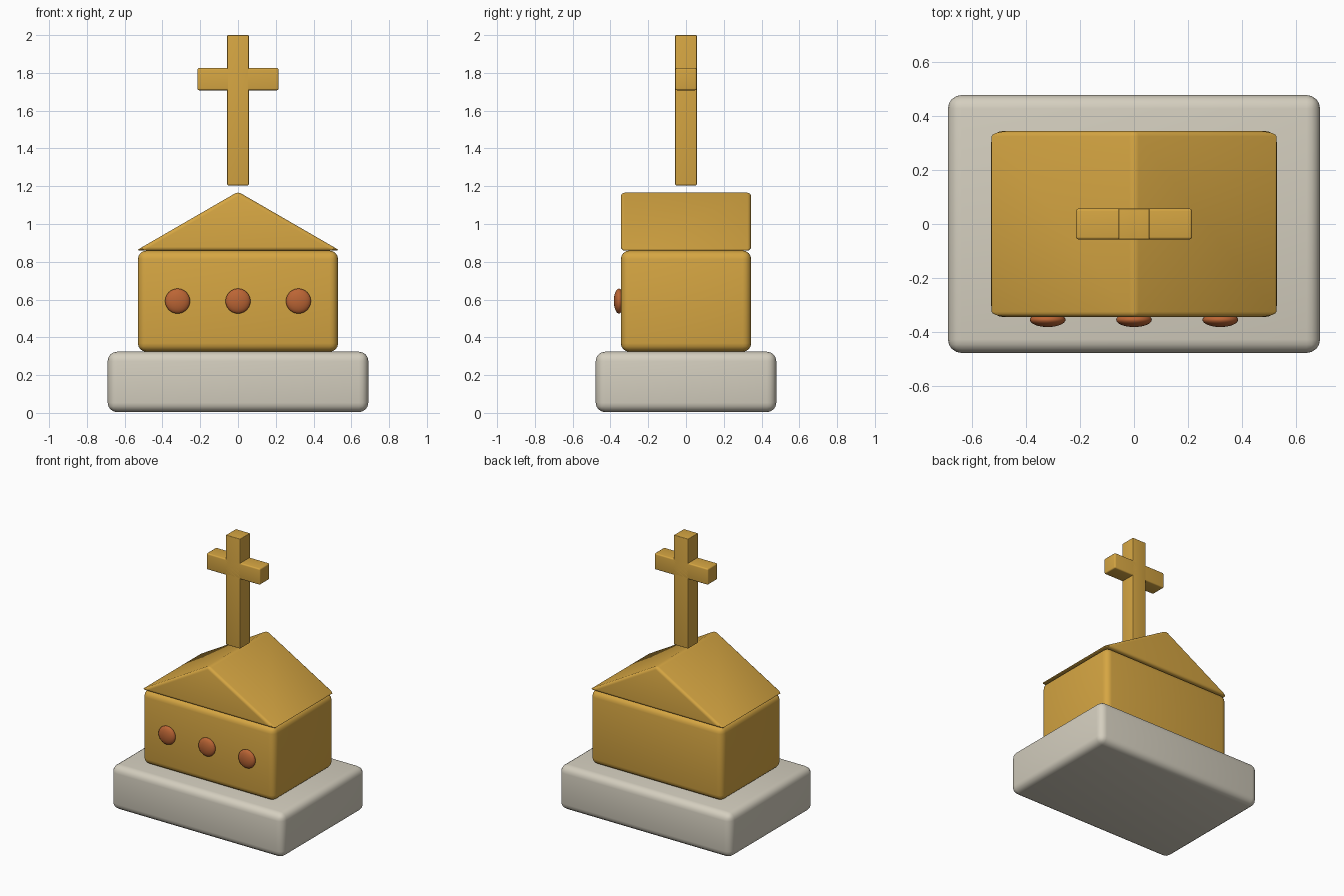
import bpy
import bmesh

if "Cube" in bpy.data.objects:
    bpy.data.objects.remove(bpy.data.objects["Cube"], do_unlink=True)


def make_material(name, rgb):
    mat = bpy.data.materials.new(name)
    mat.use_nodes = True
    color = (*rgb, 1.0)
    mat.diffuse_color = color
    mat.node_tree.nodes["Principled BSDF"].inputs["Base Color"].default_value = color
    return mat


gold = make_material("gold", (0.67, 0.38, 0.055))
stone = make_material("pale stone", (0.66, 0.62, 0.52))
copper = make_material("copper red", (0.5, 0.13, 0.035))


def finish(obj, name, mat, bevel=0.0):
    """Name, colour, round and smooth a part."""
    obj.name = name
    obj.data.materials.append(mat)
    bpy.ops.object.select_all(action="DESELECT")
    obj.select_set(True)
    bpy.context.view_layer.objects.active = obj
    if bevel:
        mod = obj.modifiers.new("Rounded edges", "BEVEL")
        mod.width = bevel
        mod.segments = 4
        bpy.ops.object.modifier_apply(modifier=mod.name)
    bpy.ops.object.shade_smooth_by_angle()


def block(name, size, bottom, mat, bevel):
    """Rounded box, centred in plan, standing at the given height."""
    bpy.ops.mesh.primitive_cube_add(size=1, location=(0, 0, bottom + size[2] / 2))
    obj = bpy.context.object
    obj.scale = size
    bpy.ops.object.transform_apply(location=False, rotation=False, scale=True)
    finish(obj, name, mat, bevel)


def gable(name, half_width, half_depth, bottom, top, mat, bevel):
    """Triangular profile extruded from front to back."""
    bm = bmesh.new()
    profile = [(-half_width, bottom), (half_width, bottom), (0, top)]
    face = bm.faces.new([bm.verts.new((x, -half_depth, z)) for x, z in profile])
    ext = bmesh.ops.extrude_face_region(bm, geom=[face])["geom"]
    verts = [g for g in ext if isinstance(g, bmesh.types.BMVert)]
    bmesh.ops.translate(bm, vec=(0, 2 * half_depth, 0), verts=verts)
    bmesh.ops.recalc_face_normals(bm, faces=bm.faces)
    mesh = bpy.data.meshes.new(name)
    bm.to_mesh(mesh)
    bm.free()
    obj = bpy.data.objects.new(name, mesh)
    bpy.context.collection.objects.link(obj)
    finish(obj, name, mat, bevel)


# Plinth, house body and roof
block("base", (1.38, 0.956, 0.32), 0.004, stone, 0.05)
block("body", (1.06, 0.69, 0.535), 0.324, gold, 0.045)
gable("roof", 0.54, 0.345, 0.859, 1.171, gold, 0.02)

# Cross floating just above the ridge
block("cross_post", (0.114, 0.114, 0.795), 1.205, gold, 0.004)
block("cross_arm", (0.43, 0.114, 0.117), 1.708, gold, 0.009)

# Three flattened gems on the front wall
for label, x in (("right", -0.32), ("middle", 0), ("left", 0.32)):
    bpy.ops.mesh.primitive_uv_sphere_add(segments=32, ring_count=16, radius=1,
                                         location=(x, -0.355, 0.592))
    gem = bpy.context.object
    gem.scale = (0.066, 0.027, 0.066)
    bpy.ops.object.transform_apply(location=False, rotation=False, scale=True)
    finish(gem, "gem_" + label, copper)
